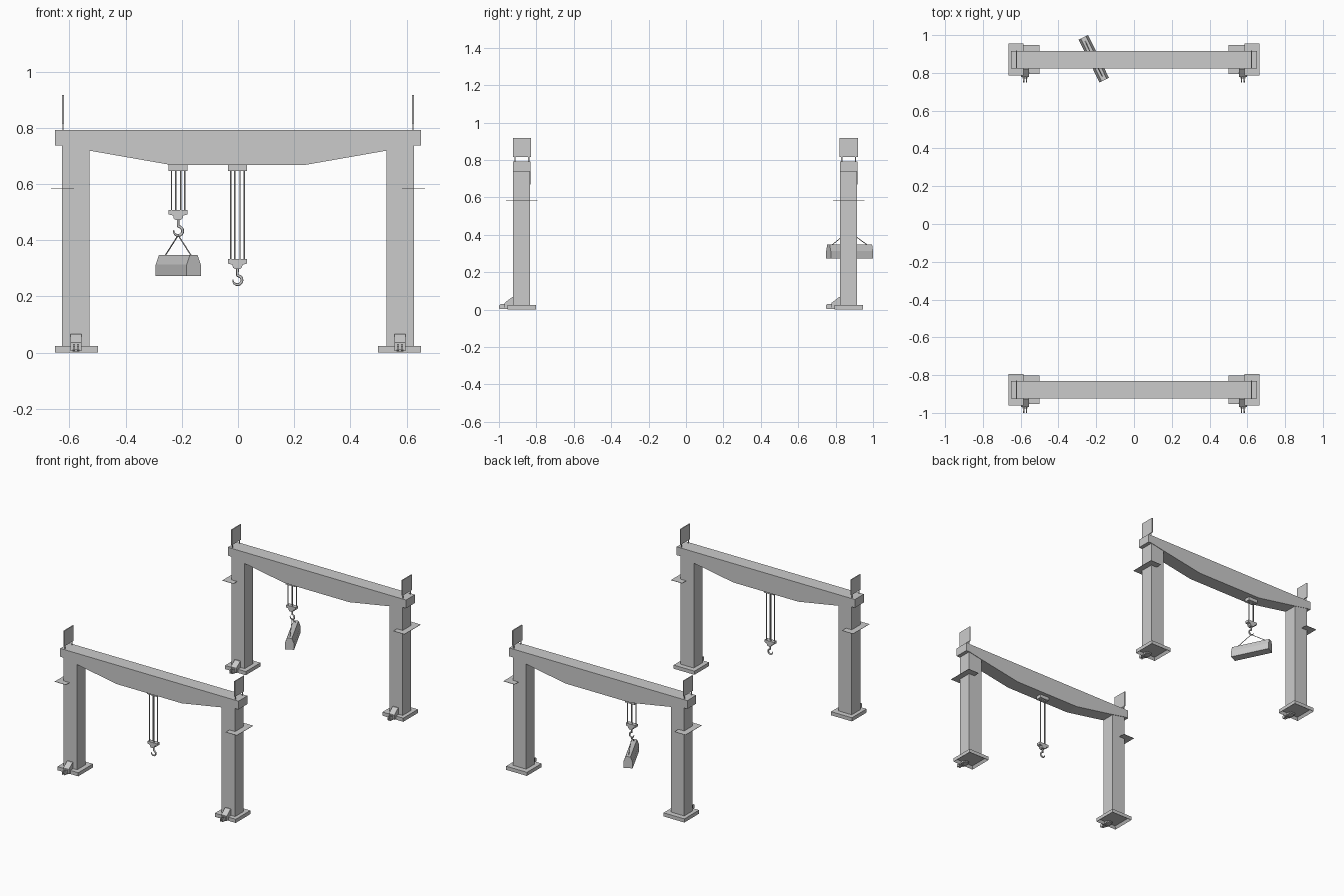
import bpy, bmesh, math
from mathutils import Vector, Matrix

old = bpy.data.objects.get("Cube")
if old:
    bpy.data.objects.remove(old, do_unlink=True)

GREY = (0.6, 0.6, 0.6, 1)
grey = bpy.data.materials.new("plain_grey")
grey.use_nodes = True
grey.diffuse_color = GREY
grey.node_tree.nodes["Principled BSDF"].inputs["Base Color"].default_value = GREY


def finish(bm, name):
    bmesh.ops.recalc_face_normals(bm, faces=bm.faces)
    mesh = bpy.data.meshes.new(name)
    bm.to_mesh(mesh)
    bm.free()
    mesh.materials.append(grey)
    obj = bpy.data.objects.new(name, mesh)
    bpy.context.collection.objects.link(obj)
    return obj


def add_box(bm, x, y, z):
    """Box from (min, max) ranges."""
    size = Matrix.Diagonal((x[1] - x[0], y[1] - y[0], z[1] - z[0], 1))
    mid = Matrix.Translation((sum(x) / 2, sum(y) / 2, sum(z) / 2))
    return bmesh.ops.create_cube(bm, size=1, matrix=mid @ size)["verts"]


def box(name, x, y, z):
    bm = bmesh.new()
    add_box(bm, x, y, z)
    return finish(bm, name)


def prism(name, points, axis, lo, hi):
    """Extrude a profile along x (points are y, z) or y (points are x, z)."""
    bm = bmesh.new()
    if axis == "x":
        verts = [bm.verts.new((lo, a, b)) for a, b in points]
        step = (hi - lo, 0, 0)
    else:
        verts = [bm.verts.new((a, lo, b)) for a, b in points]
        step = (0, hi - lo, 0)
    face = bm.faces.new(verts)
    out = bmesh.ops.extrude_face_region(bm, geom=[face])["geom"]
    bmesh.ops.translate(bm, vec=step, verts=[g for g in out if isinstance(g, bmesh.types.BMVert)])
    return finish(bm, name)


def rod(name, a, b, radius):
    a, b = Vector(a), Vector(b)
    d = b - a
    bm = bmesh.new()
    place = Matrix.Translation((a + b) / 2) @ d.to_track_quat("Z", "Y").to_matrix().to_4x4()
    bmesh.ops.create_cone(bm, cap_ends=True, segments=6, radius1=radius, radius2=radius,
                          depth=d.length, matrix=place)
    return finish(bm, name)


def span(side, a, b):
    """Mirror an x range to the chosen side."""
    return tuple(sorted((side * a, side * b)))


def foot(name, side, y):
    # Shallow tray, open underneath
    bm = bmesh.new()
    add_box(bm, span(side, 0.499, 0.651), (y - 0.076, y + 0.077), (0, 0.024))
    bottom = min(bm.faces, key=lambda f: f.calc_center_median().z)
    bmesh.ops.inset_region(bm, faces=[bottom], thickness=0.016)
    bmesh.ops.translate(bm, verts=bottom.verts, vec=(0, 0, 0.017))
    finish(bm, name)


def bracket(prefix, side, y):
    # Sloping latch housing with a forked tongue in front
    x = side * 0.577
    wedge = [(-0.046, 0.005), (-0.092, 0.005), (-0.092, 0.036), (-0.052, 0.067), (-0.046, 0.067)]
    prism(prefix + "latch_housing", [(y + a, z) for a, z in wedge], "x", x - 0.02, x + 0.02)
    tongue = [(-0.09, 0.004), (-0.118, 0.004), (-0.122, 0.009), (-0.122, 0.022),
              (-0.114, 0.03), (-0.09, 0.03)]
    for dx, tag in ((-0.007, "a"), (0.007, "b")):
        prism(prefix + "latch_tongue_" + tag, [(y + a, z) for a, z in tongue], "x",
              x + dx - 0.003, x + dx + 0.003)
    box(prefix + "latch_bar", (x - 0.013, x + 0.013), (y - 0.1, y - 0.03), (0.004, 0.012))


def leg(prefix, side, y):
    box(prefix + "column", span(side, 0.528, 0.626), (y - 0.046, y + 0.043), (0.02, 0.75))
    foot(prefix + "foot", side, y)
    bracket(prefix, side, y)
    box(prefix + "side_plate", span(side, 0.584, 0.665), (y - 0.084, y + 0.085), (0.583, 0.585))
    # Sign panel on two thin posts above the beam end
    box(prefix + "sign_panel", span(side, 0.62, 0.626), (y - 0.048, y + 0.049), (0.815, 0.917))
    for dy, tag in ((-0.037, "front"), (0.037, "back")):
        box(prefix + "sign_post_" + tag, span(side, 0.621, 0.625),
            (y + dy - 0.003, y + dy + 0.003), (0.785, 0.82))


def hook(name, x, y, z):
    # Shank, then an open ring with a tapering tip
    path = [(0, 0.042), (0, 0.017)]
    for i in range(15):
        a = math.radians(75 - i * 19)
        path.append((0.016 * math.cos(a), 0.016 * math.sin(a)))
    curve = bpy.data.curves.new(name, "CURVE")
    curve.dimensions = "3D"
    curve.bevel_depth = 0.0052
    curve.bevel_resolution = 1
    curve.use_fill_caps = True
    spline = curve.splines.new("POLY")
    spline.points.add(len(path) - 1)
    for i, (px, pz) in enumerate(path):
        spline.points[i].co = (x + px, y, z + pz, 1)
        spline.points[i].radius = 1 if i < 12 else 1 - 0.14 * (i - 11)
    curve.materials.append(grey)
    bpy.context.collection.objects.link(bpy.data.objects.new(name, curve))


def hoist(prefix, x, y, block_top):
    box(prefix + "trolley", (x - 0.034, x + 0.034), (y - 0.02, y + 0.02), (0.646, 0.672))
    for i, dx in enumerate((-0.024, -0.009, 0.009, 0.024)):
        dy = 0.008 if i % 2 else -0.008
        rod(f"{prefix}rope_{i + 1}", (x + dx, y + dy, block_top - 0.005),
            (x + dx, y + dy, 0.65), 0.0028)
    # Lower block tapers down to the hook shank
    t = block_top
    half = [(0.034, t), (0.034, t - 0.016), (0.018, t - 0.02), (0.016, t - 0.03), (0.009, t - 0.036)]
    outline = [(x + a, z) for a, z in half] + [(x - a, z) for a, z in reversed(half)]
    prism(prefix + "hook_block", outline, "y", y - 0.014, y + 0.014)
    hook(prefix + "hook", x, y, t - 0.075)


def gantry(prefix, y, hoist_x, block_top):
    half = [(0.651, 0.793), (0.651, 0.738), (0.626, 0.738), (0.528, 0.719), (0.237, 0.668)]
    outline = half + [(-a, z) for a, z in reversed(half)]
    prism(prefix + "beam", outline, "y", y - 0.047, y + 0.046)
    for side, tag in ((1, "left_"), (-1, "right_")):
        leg(prefix + tag, side, y)
    hoist(prefix, hoist_x, y, block_top)


FRONT_Y, BACK_Y, LOAD_X = -0.878, 0.87, -0.213
gantry("front_", FRONT_Y, -0.002, 0.333)
gantry("back_", BACK_Y, LOAD_X, 0.508)

# Hanging load, turned about the vertical, with two slings
half = [(0.028, 0.273), (0.028, 0.313), (0.015, 0.348)]
section = half + [(-a, z) for a, z in reversed(half)]
load = prism("hanging_load", section, "y", -0.126, 0.126)
turn = Matrix.Rotation(math.radians(26), 4, "Z")
load.data.transform(Matrix.Translation((LOAD_X, BACK_Y + 0.005, 0)) @ turn)
for s, tag in ((1, "back"), (-1, "front")):
    end = turn @ Vector((0, s * 0.105, 0))
    rod("sling_" + tag, (LOAD_X, BACK_Y, 0.418),
        (LOAD_X + end.x, BACK_Y + 0.005 + end.y, 0.346), 0.0022)
